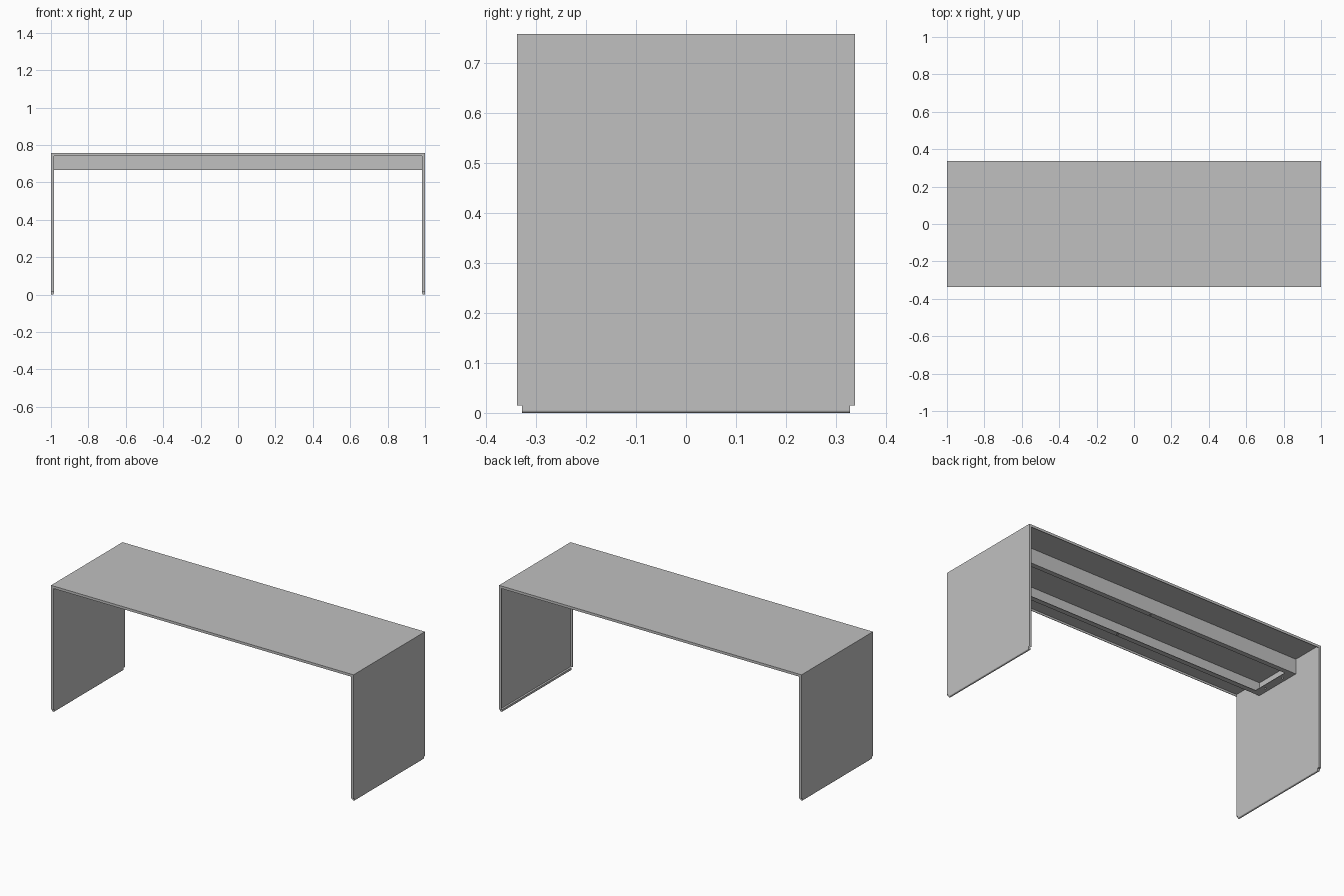
import bpy, bmesh

cube = bpy.data.objects.get("Cube")
if cube:
    bpy.data.objects.remove(cube, do_unlink=True)

W, D, H = 1.0, 0.3375, 0.757      # half length, half depth, height
LIP, SHEET = 0.015, 0.003         # folded edge and sheet thickness
FOOT = 0.015                      # height of the narrowed foot
BEAM_Y, BEAM_Z = 0.15, 0.665      # half depth and underside of the beam

grey = bpy.data.materials.new("light grey metal")
grey.use_nodes = True
colour = (0.53, 0.53, 0.53, 1)
grey.diffuse_color = colour
grey.node_tree.nodes["Principled BSDF"].inputs["Base Color"].default_value = colour


def add_box(bm, x, y, z):
    """Add a box from (low, high) ranges."""
    made = bmesh.ops.create_cube(bm, size=1)["verts"]
    for v in made:
        for i, (low, high) in enumerate((x, y, z)):
            v.co[i] = low if v.co[i] < 0 else high
    return made


def finish(name, bm):
    bmesh.ops.recalc_face_normals(bm, faces=bm.faces)
    mesh = bpy.data.meshes.new(name)
    bm.to_mesh(mesh)
    bm.free()
    mesh.materials.append(grey)
    ob = bpy.data.objects.new(name, mesh)
    bpy.context.collection.objects.link(ob)
    return ob


def boxes(name, *ranges):
    bm = bmesh.new()
    for r in ranges:
        add_box(bm, *r)
    return finish(name, bm)


# Seat: a sheet with folded front and back edges
boxes("seat_top",
      ((-W, W), (-D, D), (H - SHEET, H)),
      ((-W, W), (-D, -D + SHEET), (H - LIP, H - SHEET)),
      ((-W, W), (D - SHEET, D), (H - LIP, H - SHEET)))

# Side panels: the left one is an open tray, the right one is closed
boxes("left_panel",
      ((W - SHEET, W), (-D, D), (FOOT, H - SHEET)),
      ((W - LIP, W - SHEET), (-D, -D + SHEET), (FOOT, H - LIP)),
      ((W - LIP, W - SHEET), (D - SHEET, D), (FOOT, H - LIP)))
boxes("right_panel", ((-W, -W + LIP), (-D, D), (FOOT, H - SHEET)))

# Feet: narrower folds with a rounded lower edge
for name, x in (("left_foot", (W - LIP, W)), ("right_foot", (-W, -W + LIP))):
    foot = boxes(name, (x, (-D + 0.01, D - 0.01), (0, FOOT)))
    bm = bmesh.new()
    bm.from_mesh(foot.data)
    low = [e for e in bm.edges
           if all(v.co.z < 0.001 for v in e.verts)
           and abs(e.verts[0].co.y - e.verts[1].co.y) > 0.1]
    bmesh.ops.bevel(bm, geom=low, offset=0.005, segments=3,
                    affect='EDGES', profile=0.5)
    bm.to_mesh(foot.data)
    bm.free()

# Support beam: an open channel with inward flanges, drawn as a profile
half = [(0, H - SHEET), (BEAM_Y, H - SHEET), (BEAM_Y, BEAM_Z),
        (BEAM_Y - 0.03, BEAM_Z), (BEAM_Y - 0.03, BEAM_Z + SHEET),
        (BEAM_Y - SHEET, BEAM_Z + SHEET), (BEAM_Y - SHEET, H - LIP), (0, H - LIP)]
outline = half[1:-1] + [(-y, z) for y, z in reversed(half[1:-1])]
bm = bmesh.new()
END = W - LIP
face = bm.faces.new([bm.verts.new((-END, y, z)) for y, z in outline])
extruded = bmesh.ops.extrude_face_region(bm, geom=[face])["geom"]
bmesh.ops.translate(bm, vec=(2 * END, 0, 0),
                    verts=[g for g in extruded if isinstance(g, bmesh.types.BMVert)])
beam = finish("support_beam", bm)

# Fixing tabs across both ends of the beam
inner = BEAM_Y - 0.03
tabs = boxes("beam_end_tabs",
             *[((min(s * END, s * (END - 0.05)), max(s * END, s * (END - 0.05))),
                (-inner, inner), (BEAM_Z, BEAM_Z + SHEET)) for s in (-1, 1)])

# Screw holes in the flanges and tabs
bm = bmesh.new()
spots = [(0, s * (BEAM_Y - 0.015)) for s in (-1, 1)]
spots += [(sx * (END - 0.025), sy * 0.07) for sx in (-1, 1) for sy in (-1, 1)]
for x, y in spots:
    made = bmesh.ops.create_cone(bm, cap_ends=True, segments=12,
                                 radius1=0.006, radius2=0.006, depth=0.03)["verts"]
    bmesh.ops.translate(bm, vec=(x, y, BEAM_Z), verts=made)
cutter = finish("screw_hole_cutter", bm)
cutter.hide_render = True
cutter.hide_viewport = True
for ob in (beam, tabs):
    cut = ob.modifiers.new("screw_holes", 'BOOLEAN')
    cut.operation = 'DIFFERENCE'
    cut.object = cutter
    cut.solver = 'EXACT'
